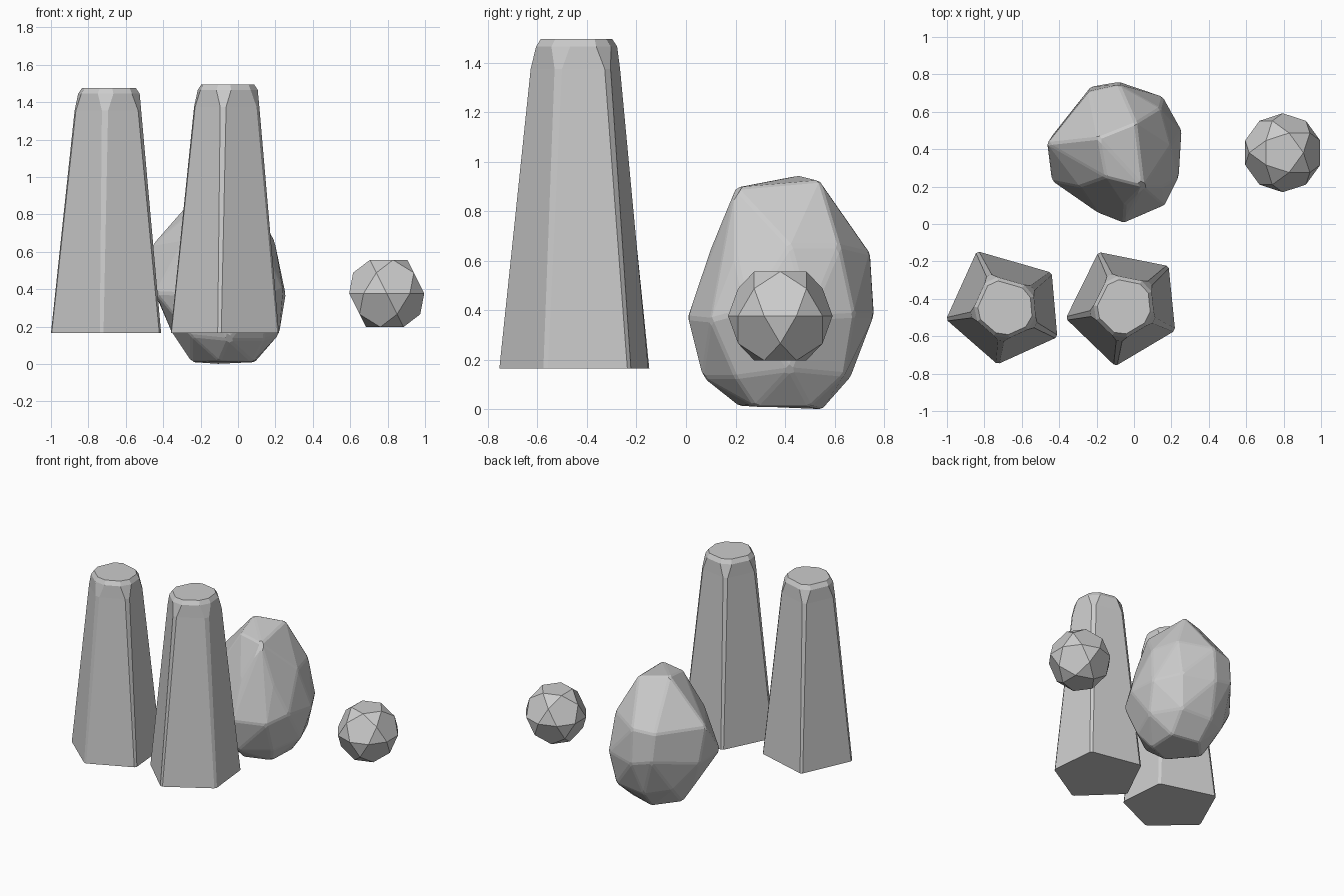
import bpy, bmesh
from math import radians
from mathutils import Vector

if "Cube" in bpy.data.objects:
    bpy.data.objects.remove(bpy.data.objects["Cube"])


def finish(bm, name):
    bmesh.ops.recalc_face_normals(bm, faces=bm.faces)
    mesh = bpy.data.meshes.new(name)
    bm.to_mesh(mesh)
    bm.free()
    obj = bpy.data.objects.new(name, mesh)
    bpy.context.collection.objects.link(obj)
    return obj


def hull(points, name, merge=0.0):
    bm = bmesh.new()
    for p in points:
        bm.verts.new(p)
    res = bmesh.ops.convex_hull(bm, input=bm.verts)
    loose = [v for v in bm.verts if not v.link_faces]
    bmesh.ops.delete(bm, geom=loose, context='VERTS')
    bmesh.ops.dissolve_limit(bm, angle_limit=merge, verts=bm.verts, edges=bm.edges)
    return finish(bm, name)


def column(name, corners, top):
    """Tapered pentagon with trimmed corners and a chamfered top."""
    pts = [Vector(c) for c in corners]
    n = len(pts)
    centre = sum(pts, Vector((0, 0))) / n
    # height, scale, corner trim
    levels = [(0.165, 1.0, 0.012), (top - 0.12, 0.615, 0.02),
              (top - 0.03, 0.595, 0.05), (top, 0.52, 0.04)]
    bm = bmesh.new()
    rings = []
    for z, s, cut in levels:
        ring = []
        sc = [centre + (p - centre) * s for p in pts]
        for i, p in enumerate(sc):
            for q in (sc[i - 1], sc[(i + 1) % n]):
                c = p + (q - p).normalized() * cut
                ring.append(bm.verts.new((c.x, c.y, z)))
        rings.append(ring)
    for a, b in zip(rings, rings[1:]):
        for i in range(2 * n):
            j = (i + 1) % (2 * n)
            bm.faces.new((a[i], a[j], b[j], b[i]))
    bm.faces.new(rings[0])
    bm.faces.new(rings[-1])
    return finish(bm, name)


# Tall stone columns
column("left_column", [(-0.84, -0.145), (-0.44, -0.26), (-0.41, -0.605),
                       (-0.73, -0.75), (-1.005, -0.51)], 1.475)
column("right_column", [(-0.19, -0.15), (0.185, -0.225), (0.22, -0.57),
                        (-0.10, -0.76), (-0.365, -0.505)], 1.495)

# Boulder: facet corners grouped by height
boulder_points = [
    (-0.25, 0.40, 0.01), (-0.11, 0.55, 0.0), (0.09, 0.50, 0.01),
    (0.08, 0.28, 0.01), (-0.10, 0.21, 0.015),
    (0.22, 0.42, 0.16), (0.12, 0.64, 0.14), (-0.12, 0.665, 0.13), (-0.29, 0.57, 0.17),
    (-0.35, 0.40, 0.16), (-0.25, 0.18, 0.15), (-0.05, 0.065, 0.13), (0.14, 0.20, 0.13),
    (0.255, 0.50, 0.37), (0.24, 0.25, 0.40), (0.165, 0.10, 0.36), (-0.055, 0.005, 0.37),
    (-0.195, 0.06, 0.37), (-0.44, 0.23, 0.38), (-0.44, 0.47, 0.37),
    (-0.23, 0.735, 0.42), (-0.08, 0.76, 0.38), (0.155, 0.68, 0.38),
    (-0.465, 0.43, 0.63), (-0.24, 0.71, 0.62), (-0.08, 0.745, 0.63), (0.14, 0.62, 0.66),
    (0.195, 0.42, 0.66), (0.15, 0.20, 0.62), (-0.05, 0.10, 0.65), (-0.29, 0.20, 0.66),
    (0.01, 0.54, 0.925), (-0.19, 0.46, 0.945), (-0.15, 0.25, 0.90), (0.05, 0.20, 0.895)]
boulder = hull(boulder_points, "boulder", radians(7))
bev = boulder.modifiers.new("soft_edges", 'BEVEL')
bev.width = 0.01
bev.segments = 1
bev.limit_method = 'ANGLE'
bev.angle_limit = radians(12)

# Small ball: an icosahedron cut at its edge midpoints
bm = bmesh.new()
bmesh.ops.create_icosphere(bm, subdivisions=1, radius=1.0)
mids = [(e.verts[0].co + e.verts[1].co).normalized() * 0.211 for e in bm.edges]
bm.free()
ball = hull(mids, "small_stone", radians(2))
ball.location = (0.795, 0.381, 0.377)
